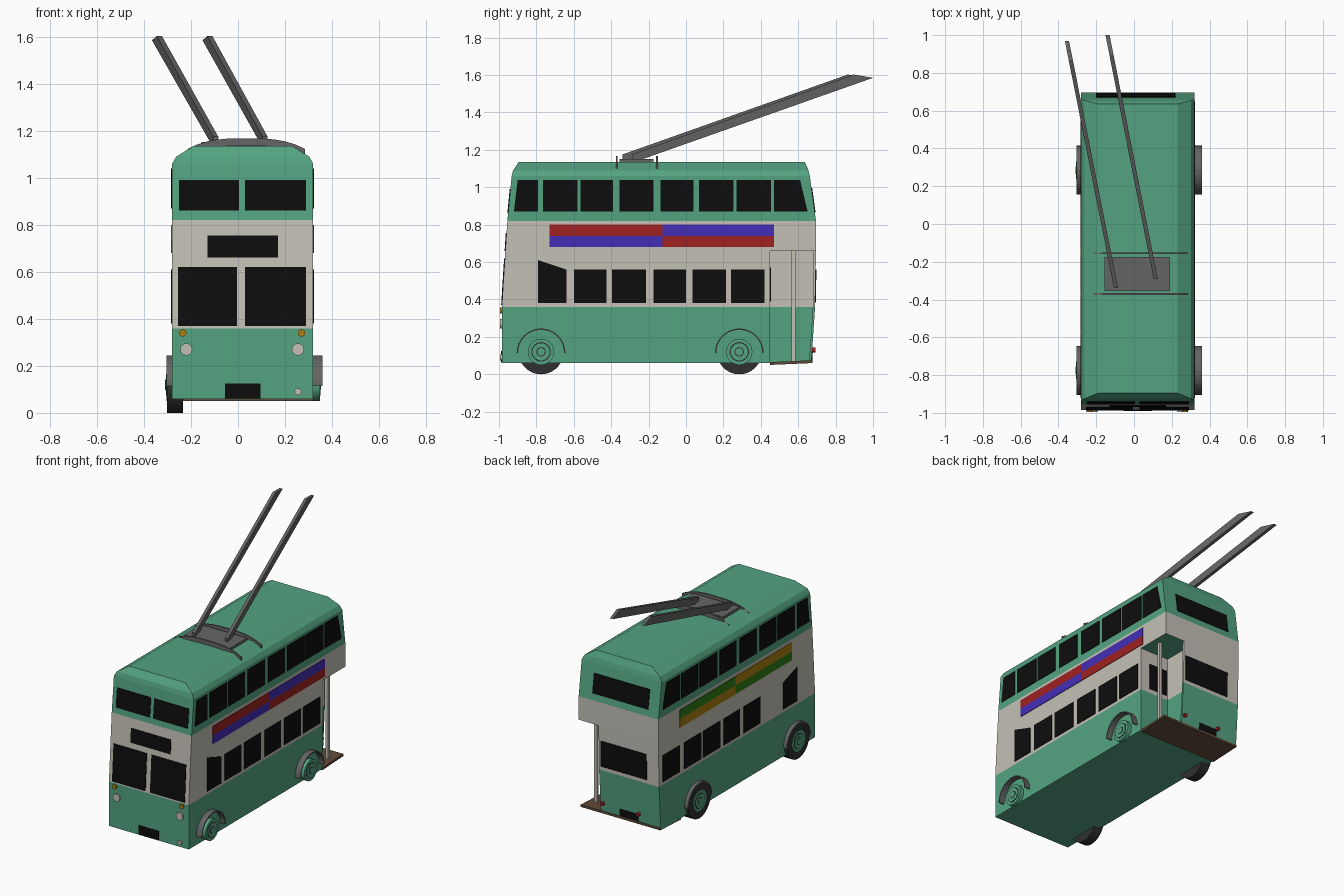
import bpy, bmesh, math
from mathutils import Vector

cube = bpy.data.objects.get("Cube")
if cube:
    bpy.data.objects.remove(cube)


def material(name, *rgb):
    m = bpy.data.materials.new(name)
    m.use_nodes = True
    m.diffuse_color = (*rgb, 1)
    m.node_tree.nodes["Principled BSDF"].inputs["Base Color"].default_value = (*rgb, 1)
    return m


GREEN = material("body green", .088, .37, .22)
CREAM = material("cream", .55, .53, .47)
BLACK = material("window black", .004, .004, .004)
RED = material("red", .35, .015, .015)
BLUE = material("blue", .056, .027, .46)
YELLOW = material("amber", .4, .21, .005)
LEAF = material("leaf green", .03, .2, .008)
GREY = material("metal grey", .13, .13, .13)
TYRE = material("tyre dark grey", .03, .03, .03)
BROWN = material("floor brown", .12, .07, .04)


def loft(name, rings, *mats, rule=None, smooth=False):
    """Join rings of equal point count into a capped solid."""
    bm = bmesh.new()
    loops = [[bm.verts.new(p) for p in ring] for ring in rings]
    n = len(loops[0])
    for a, b in zip(loops, loops[1:]):
        for i in range(n):
            j = (i + 1) % n
            bm.faces.new((a[i], a[j], b[j], b[i]))
    bm.faces.new(loops[0][::-1])
    bm.faces.new(loops[-1])
    bmesh.ops.recalc_face_normals(bm, faces=bm.faces)
    bm.normal_update()
    if rule:
        for f in bm.faces:
            f.material_index = rule(f)
    me = bpy.data.meshes.new(name)
    bm.to_mesh(me)
    bm.free()
    for m in mats:
        me.materials.append(m)
    ob = bpy.data.objects.new(name, me)
    bpy.context.collection.objects.link(ob)
    if smooth:
        bpy.ops.object.select_all(action="DESELECT")
        ob.select_set(True)
        bpy.context.view_layer.objects.active = ob
        bpy.ops.object.shade_smooth_by_angle(angle=math.radians(40))
    return ob


def box(name, lo, hi, mat):
    x0, y0, z0 = lo
    x1, y1, z1 = hi
    loft(name, [[(x0, y0, z), (x1, y0, z), (x1, y1, z), (x0, y1, z)] for z in (z0, z1)], mat)


def plate(name, corners, out, mat):
    """Thin panel lying on a surface that faces along out."""
    off = Vector(out) * .004
    loft(name, [[Vector(c) + s * off for c in corners] for s in (-1, 1)], mat)


def disc(name, centre, axis, r, depth, mat, sides=28):
    """Cylinder starting at centre and growing along axis (x or y, signed)."""
    c, ax = Vector(centre), Vector(axis)
    side = Vector((-ax.y, ax.x, 0))
    ring = [c + r * (math.cos(t) * side + math.sin(t) * Vector((0, 0, 1)))
            for t in (math.tau * i / sides for i in range(sides))]
    loft(name, [ring, [p + ax * depth for p in ring]], mat, smooth=True)


# Body: levels of height, front, back and half width
MID = .02
LEVELS = [(.06, -.985, .67, .3), (.36, -.985, .69, .3), (.66, -.966, .695, .3),
          (.82, -.955, .695, .3), (1.06, -.932, .662, .3),
          (1.09, -.925, .655, .283), (1.135, -.895, .635, .21)]


def edge(z, col):
    for a, b in zip(LEVELS, LEVELS[1:]):
        if a[0] <= z <= b[0]:
            return a[col] + (b[col] - a[col]) * (z - a[0]) / (b[0] - a[0])


def notched(level):
    z, f, b, w = level
    l, r = MID - w, MID + w
    plan = [(l, f), (r, f), (r, .45), (.1, .45), (.1, b - .012), (.17, b - .012), (.17, b), (l, b)]
    return [(x, y, z) for x, y in plan]


def full(level):
    z, f, b, w = level
    return [(MID - w, f, z), (MID + w, f, z), (MID + w, b, z), (MID - w, b, z)]


def livery(f):
    z = f.calc_center_median().z
    return 1 if .36 < z < .82 and f.normal.z > -.9 else 0


loft("lower_body", [notched(v) for v in LEVELS[:3]], GREEN, CREAM, rule=livery)
loft("upper_body", [full(v) for v in LEVELS[2:]], GREEN, CREAM, rule=livery)

# Entrance platform, grab pole and bulkhead window
loft("entrance_floor", [[(x, .45, .05), (x, .675, .06), (x, .675, .075), (x, .45, .065)]
                        for x in (-.279, .319)], BROWN)
box("grab_pole", (.26, .565, .065), (.28, .585, .66), CREAM)
plate("bulkhead_window", [(.11, .45, .39), (.25, .45, .39), (.25, .45, .57), (.11, .45, .57)],
      (0, 1, 0), BLACK)

# Side windows and advert panels
UPPER = [(-.765, -.58), (-.565, -.39), (-.355, -.175), (-.135, .04), (.07, .255), (.27, .455)]
LOWER = [(-.395, -.215), (-.175, 0), (.035, .215), (.24, .42)]


def side_rect(name, s, y0, y1, z0, z1, mat):
    side_quad(name, s, [(y0, z0), (y1, z0), (y1, z1), (y0, z1)], mat)


def side_quad(name, s, pts, mat):
    plate(name, [(MID + s * .3, y, z) for y, z in pts], (s, 0, 0), mat)


for s, tag, last, adverts in ((1, "left", (-.6, -.425), (RED, BLUE)),
                              (-1, "right", (.47, .65), (YELLOW, LEAF))):
    for y0, y1 in UPPER:
        side_rect(tag + "_upper_window", s, y0, y1, .87, 1.04, BLACK)
    side_quad(tag + "_upper_front_window", s,
              [(-.92, .87), (-.79, .87), (-.79, 1.04), (-.9, 1.04)], BLACK)
    side_quad(tag + "_upper_rear_window", s,
              [(.47, .87), (.65, .87), (.61, 1.04), (.47, 1.04)], BLACK)
    for y0, y1 in LOWER + [last]:
        side_rect(tag + "_lower_window", s, y0, y1, .38, .56, BLACK)
    side_quad(tag + "_cab_window", s,
              [(-.79, .38), (-.64, .38), (-.64, .56), (-.79, .61)], BLACK)
    for row in (0, 1):
        for col, (y0, y1) in enumerate(((-.73, -.125), (-.125, .47))):
            z = .74 - .06 * row
            side_rect(tag + "_advert", s, y0, y1, z, z + .06, adverts[(row + col) % 2])


# Front and back windows and number plates
def end_rect(name, col, x0, x1, z0, z1):
    pts = [(x, edge(z, col), z) for x, z in ((x0, z0), (x1, z0), (x1, z1), (x0, z1))]
    plate(name, pts, (0, -1 if col == 1 else 1, 0), BLACK)


for x0, x1 in ((-.25, .005), (.03, .29)):
    end_rect("front_upper_window", 1, x0, x1, .86, .99)
for x0, x1 in ((-.255, -.005), (.03, .29)):
    end_rect("windscreen", 1, x0, x1, .37, .62)
end_rect("destination_board", 1, -.13, .17, .66, .755)
end_rect("front_plate", 1, -.055, .095, .062, .125)
end_rect("back_upper_window", 2, -.2, .22, .865, .995)
end_rect("back_lower_window", 2, -.19, .155, .385, .56)
end_rect("back_plate", 2, -.115, .025, .065, .125)

# Lamps
for name, x, z, r, mat in (("headlight", -.22, .27, .026, CREAM), ("headlight", .255, .27, .026, CREAM),
                           ("indicator", -.235, .34, .016, YELLOW), ("indicator", .27, .34, .016, YELLOW),
                           ("fog_lamp", .255, .09, .015, CREAM)):
    disc(name, (x, -.98, z), (0, -1, 0), r, .014, mat, 16)
for x in (-.12, .15):
    disc("tail_light", (x, .67, .13), (0, 1, 0), .013, .022, RED, 12)

# Wheels: tyres on one side, exposed hubs on the other, arches on both
for y in (-.775, .285):
    disc("tyre", (-.235, y, .12), (-1, 0, 0), .12, .066, TYRE, 36)
    for s, start in ((-1, -.3), (1, .318)):
        base = .004 if s < 0 else .03
        for name, r, d, mat in (("hub_rim", .07, base, GREEN), ("hub_groove", .052, base + .001, TYRE),
                                ("hub_dish", .046, base + .003, GREEN), ("hub_ring", .025, base + .004, TYRE),
                                ("hub_cap", .02, base + .006, GREEN)):
            disc(name, (start, y, .12), (s, 0, 0), r, d, mat)
        arc = [math.pi * i / 16 for i in range(17)]
        outline = [(.13, t) for t in arc] + [(.123, t) for t in arc[::-1]]
        loft("wheel_arch", [[(MID + s * w, y + r * math.cos(t), .115 + r * math.sin(t)) for r, t in outline]
                            for w in (.295, .325 if s < 0 else .34)], GREY)

# Roof gantry: base plate and two curved bars
box("trolley_base", (-.155, -.355, 1.13), (.19, -.175, 1.152), GREY)
for y in (-.37, -.155):
    steps = [i / 6 - 1 for i in range(13)]
    rings = []
    for u in steps:
        x, z = .035 + .25 * u, 1.168 - .045 * abs(u) ** 3
        rings.append([(x, y - .005, z - .03), (x, y + .005, z - .03), (x, y + .005, z), (x, y - .005, z)])
    loft("gantry_bar", rings, GREY)

# Trolley poles with slanted tips
for foot, tip in (((-.095, -.34, 1.13), (-.355, .97, 1.585)), ((.115, -.29, 1.13), (-.14, 1, 1.585))):
    a, b = Vector(foot), Vector(tip)
    up = Vector((0, 0, .045))
    rings = []
    for dx in (-.011, .011):
        d = Vector((dx, 0, 0))
        rings.append([a + d, b + d, a.lerp(b, .92) + up * 1.2 + d, a + up + d])
    loft("trolley_pole", rings, GREY)
